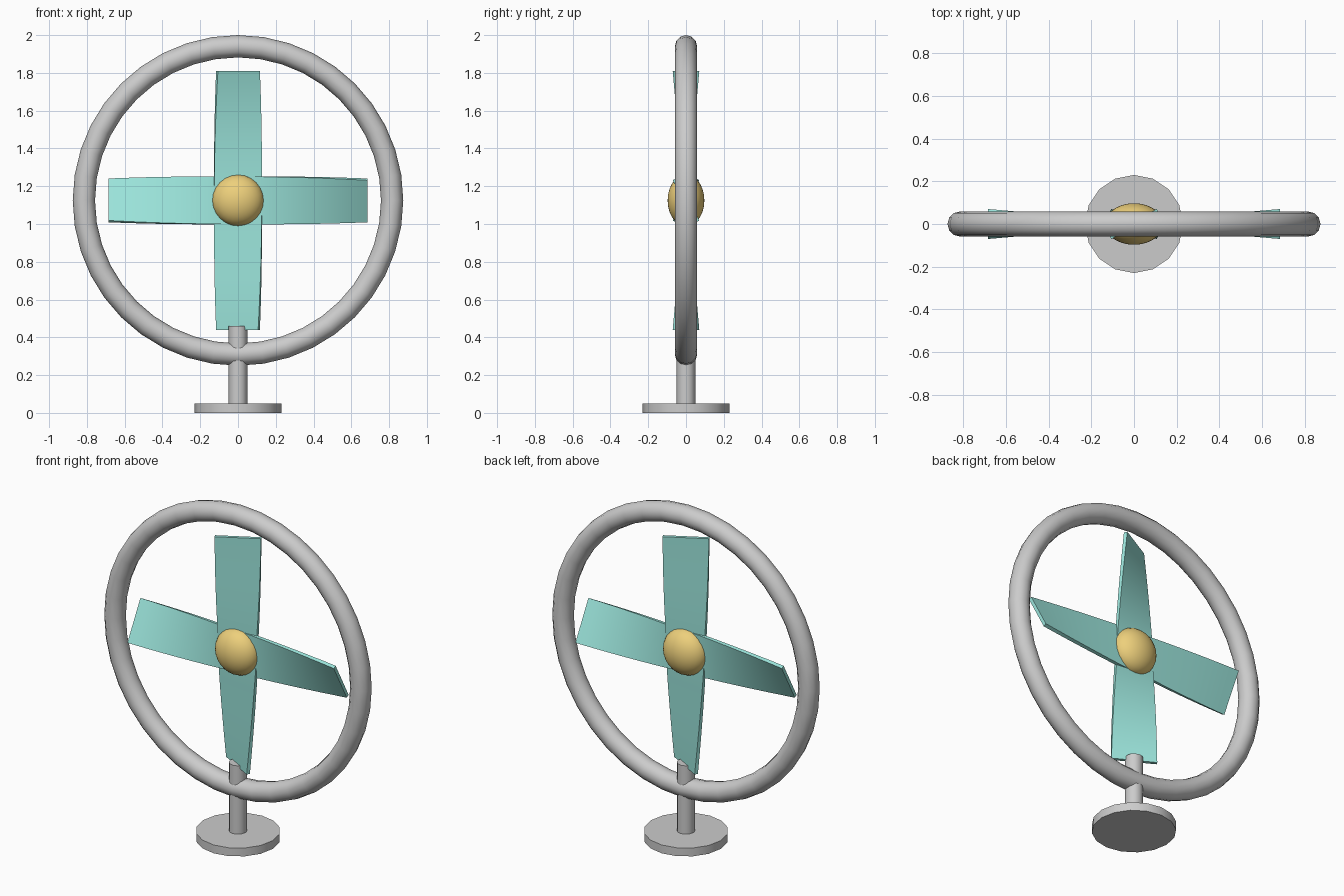
import bpy, bmesh
from math import sin, cos, pi, radians
from mathutils import Matrix, Vector

if "Cube" in bpy.data.objects:
    bpy.data.objects.remove(bpy.data.objects["Cube"])

CENTRE = Vector((0, 0, 1.125))


def material(name, rgb):
    m = bpy.data.materials.new(name)
    m.diffuse_color = (*rgb, 1)
    m.use_nodes = True
    m.node_tree.nodes["Principled BSDF"].inputs["Base Color"].default_value = m.diffuse_color
    return m


def finish(name, mat=None, angle=40):
    ob = bpy.context.object
    ob.name = name
    if mat:
        ob.data.materials.append(mat)
    bpy.ops.object.shade_smooth_by_angle(angle=radians(angle))
    return ob


def cylinder(name, radius, z0, z1, sides):
    bpy.ops.mesh.primitive_cylinder_add(vertices=sides, radius=radius, depth=z1 - z0,
                                        location=(0, 0, (z0 + z1) / 2))
    return finish(name)


def blade(name, turn, mat, steps=10):
    # Rectangular section swept outward along x, twisting towards the tip
    bm = bmesh.new()
    spin = Matrix.Rotation(turn, 4, 'Y')
    rings = []
    for i in range(steps + 1):
        t = i / steps
        r = 0.05 + 0.635 * t
        a = radians(29) * t
        half = 0.126 + 0.001 * t
        ring = []
        for u, v in ((-half, -0.01), (half, -0.01), (half, 0.01), (-half, 0.01)):
            # top edge leans to the front, bottom edge to the back
            p = Vector((r, v * cos(a) - u * sin(a), u * cos(a) + v * sin(a)))
            ring.append(bm.verts.new(spin @ p))
        rings.append(ring)
    for a, b in zip(rings, rings[1:]):
        for k in range(4):
            n = (k + 1) % 4
            bm.faces.new((a[k], a[n], b[n], b[k]))
    bm.faces.new(rings[0])
    bm.faces.new(rings[-1])
    bmesh.ops.recalc_face_normals(bm, faces=bm.faces)
    me = bpy.data.meshes.new(name)
    bm.to_mesh(me)
    bm.free()
    ob = bpy.data.objects.new(name, me)
    ob.location = CENTRE
    bpy.context.collection.objects.link(ob)
    bpy.ops.object.select_all(action='DESELECT')
    ob.select_set(True)
    bpy.context.view_layer.objects.active = ob
    finish(name, mat)


teal = material("teal", (0.33, 0.78, 0.71))
gold = material("gold", (0.85, 0.63, 0.2))

# Stand
cylinder("base_disc", 0.23, 0, 0.05, 16)
cylinder("post", 0.05, 0.04, 0.46, 12)

# Outer ring
bpy.ops.mesh.primitive_torus_add(major_radius=0.816, minor_radius=0.059, major_segments=40,
                                 minor_segments=12, location=CENTRE, rotation=(pi / 2, 0, 0))
finish("outer_ring")

# Four twisted blades
for i in range(4):
    blade(f"blade_{i + 1}", i * pi / 2, teal)

# Flattened hub
bpy.ops.mesh.primitive_uv_sphere_add(segments=24, ring_count=14, radius=0.137,
                                     location=CENTRE, rotation=(pi / 2, 0, 0))
bpy.context.object.scale = (1, 1, 0.71)
finish("hub", gold)
